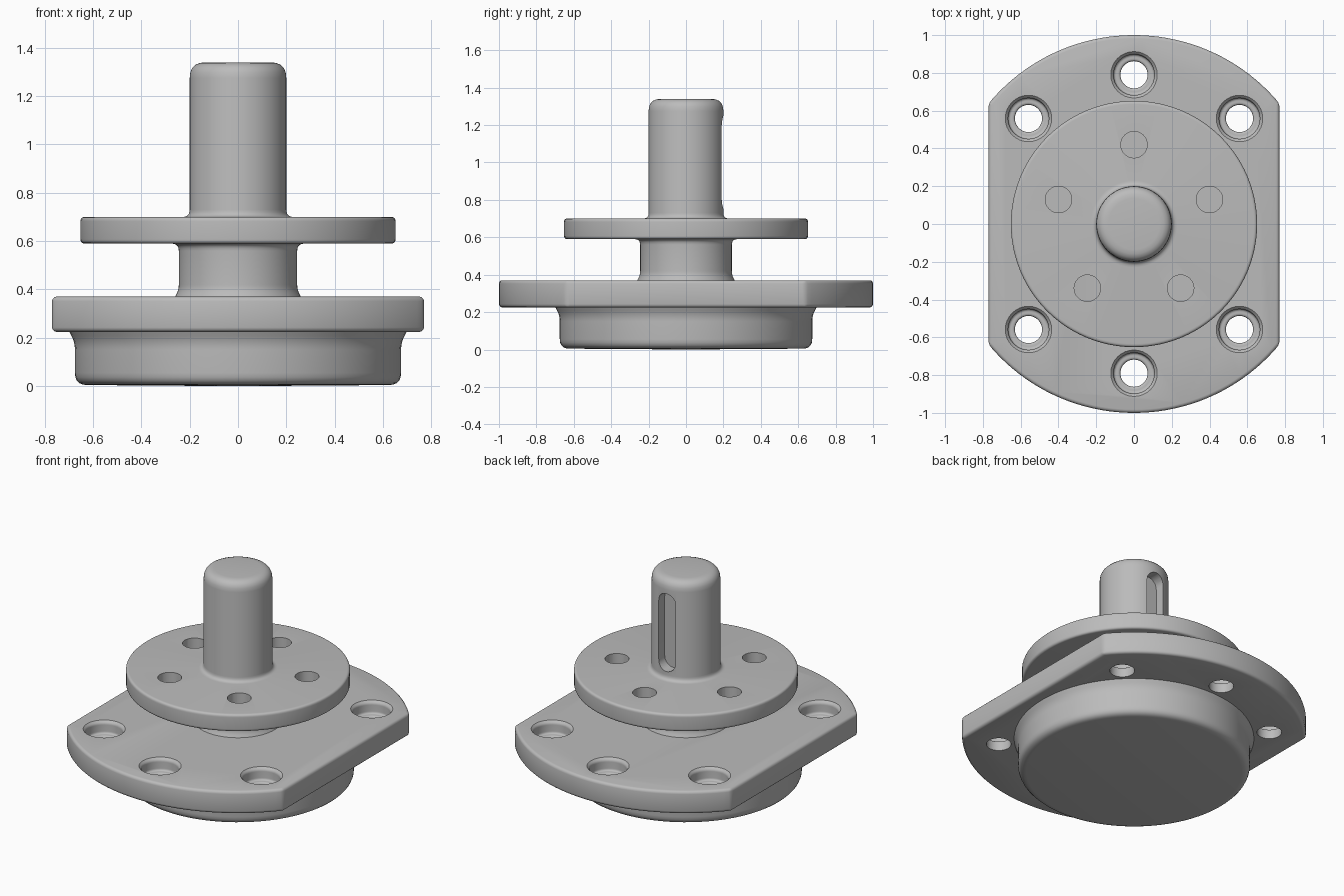
import bpy, bmesh, math
from mathutils import Vector, Matrix

cube = bpy.data.objects.get("Cube")
if cube:
    bpy.data.objects.remove(cube, do_unlink=True)

grey = bpy.data.materials.new("machined grey")
grey.use_nodes = True
grey.diffuse_color = (0.5, 0.5, 0.5, 1)
grey.node_tree.nodes["Principled BSDF"].inputs["Base Color"].default_value = (0.5, 0.5, 0.5, 1)


def make_object(name, bm):
    bmesh.ops.recalc_face_normals(bm, faces=bm.faces)
    mesh = bpy.data.meshes.new(name)
    bm.to_mesh(mesh)
    bm.free()
    mesh.materials.append(grey)
    obj = bpy.data.objects.new(name, mesh)
    bpy.context.collection.objects.link(obj)
    return obj


def rounded(points, steps=5):
    """Profile from (radius, height, fillet) corners."""
    out = []
    for i, (r, z, f) in enumerate(points):
        p = Vector((r, 0, z))
        if not f:
            out.append(p)
            continue
        prev, nxt = points[i - 1], points[i + 1]
        a = p + (Vector((prev[0], 0, prev[1])) - p).normalized() * f
        b = p + (Vector((nxt[0], 0, nxt[1])) - p).normalized() * f
        for k in range(steps + 1):
            t = k / steps
            out.append(a * (1 - t) ** 2 + p * 2 * t * (1 - t) + b * t ** 2)
    return out


def lathe(name, points, segments=96):
    bm = bmesh.new()
    verts = [bm.verts.new(p) for p in rounded(points)]
    edges = [bm.edges.new(pair) for pair in zip(verts, verts[1:])]
    bmesh.ops.spin(bm, geom=verts + edges, cent=(0, 0, 0), axis=(0, 0, 1),
                   angle=math.tau, steps=segments)
    bmesh.ops.remove_doubles(bm, verts=bm.verts, dist=1e-4)
    return make_object(name, bm)


def prism(name, outline, z0, z1):
    bm = bmesh.new()
    face = bm.faces.new([bm.verts.new((x, y, z0)) for x, y in outline])
    top = bmesh.ops.extrude_face_region(bm, geom=[face])["geom"]
    bmesh.ops.translate(bm, vec=(0, 0, z1 - z0),
                        verts=[v for v in top if isinstance(v, bmesh.types.BMVert)])
    return make_object(name, bm)


def finish(obj, cutters=(), bevel=0):
    """Round the edges, cut the holes, then smooth the shading."""
    bpy.ops.object.select_all(action='DESELECT')
    bpy.context.view_layer.objects.active = obj
    obj.select_set(True)
    if bevel:
        mod = obj.modifiers.new("edge", 'BEVEL')
        mod.width, mod.segments = bevel, 3
        mod.limit_method, mod.angle_limit = 'ANGLE', math.radians(40)
        bpy.ops.object.modifier_apply(modifier=mod.name)
    for cutter in cutters:
        mod = obj.modifiers.new("cut", 'BOOLEAN')
        mod.operation, mod.solver, mod.object = 'DIFFERENCE', 'EXACT', cutter
        bpy.ops.object.modifier_apply(modifier=mod.name)
        bpy.data.objects.remove(cutter, do_unlink=True)
    bpy.ops.object.shade_smooth_by_angle(angle=math.radians(40))


def ring_cutters(name, profile, count, radius):
    """Identical turned cutters on a bolt circle, the first one at the back."""
    cutters = []
    for i in range(count):
        a = math.pi / 2 + i
        cutter = lathe(name, profile, 32)
        cutter.hide_render = True
        cutters.append((cutter, radius))
    return cutters


def place(name, profile, angles, radius):
    cutters = []
    for a in angles:
        cutter = lathe(name, profile, 32)
        cutter.data.transform(Matrix.Translation(
            (radius * math.cos(a), radius * math.sin(a), 0)))
        cutter.hide_render = True
        cutters.append(cutter)
    return cutters


# Round base with a flare under the flange
base = lathe("base", [(0, 0, 0), (0.675, 0.005, 0.05), (0.675, 0.18, 0.03),
                      (0.705, 0.24, 0), (0, 0.26, 0)])
finish(base)

# Flange: a disc with two flat sides and six counterbored bolt holes
half = math.acos(0.77)
outline = []
for start in (half, half + math.pi):
    span = math.pi - 2 * half
    outline += [(math.cos(start + span * k / 40), math.sin(start + span * k / 40))
                for k in range(41)]
flange = prism("flange", outline, 0.225, 0.37)
bolt_profile = [(0, 0.1, 0), (0.072, 0.1, 0), (0.072, 0.29, 0.015), (0.108, 0.29, 0.015),
                (0.108, 0.355, 0.01), (0.125, 0.372, 0), (0.125, 0.45, 0), (0, 0.45, 0)]
bolt_angles = [math.radians(a) for a in (45, 90, 135, 225, 270, 315)]
finish(flange, place("bolt_hole_cutter", bolt_profile, bolt_angles, 0.79), bevel=0.018)

# Turned shaft: neck, round plate and spindle
shaft = lathe("shaft", [(0, 0.34, 0), (0.275, 0.34, 0), (0.245, 0.40, 0.02),
                        (0.245, 0.59, 0.03), (0.652, 0.59, 0.018), (0.652, 0.70, 0.018),
                        (0.2, 0.70, 0.03), (0.2, 1.34, 0.065), (0, 1.34, 0)])

# Five holes through the plate
hole_profile = [(0, 0.5, 0), (0.07, 0.5, 0), (0.07, 0.8, 0), (0, 0.8, 0)]
hole_angles = [math.pi / 2 + i * math.tau / 5 for i in range(5)]
cutters = place("plate_hole_cutter", hole_profile, hole_angles, 0.42)

# Round-ended keyway in the back of the spindle
slot = []
for centre, start in ((0.19, 0), (-0.19, math.pi)):
    slot += [(0.06 * math.cos(start + math.pi * k / 12),
              centre + 0.06 * math.sin(start + math.pi * k / 12)) for k in range(13)]
keyway = prism("keyway_cutter", slot, 0.13, 0.3)
keyway.data.transform(Matrix.Translation((0, 0, 1.0)) @ Matrix.Rotation(-math.pi / 2, 4, 'X'))
keyway.hide_render = True
finish(shaft, cutters + [keyway])
